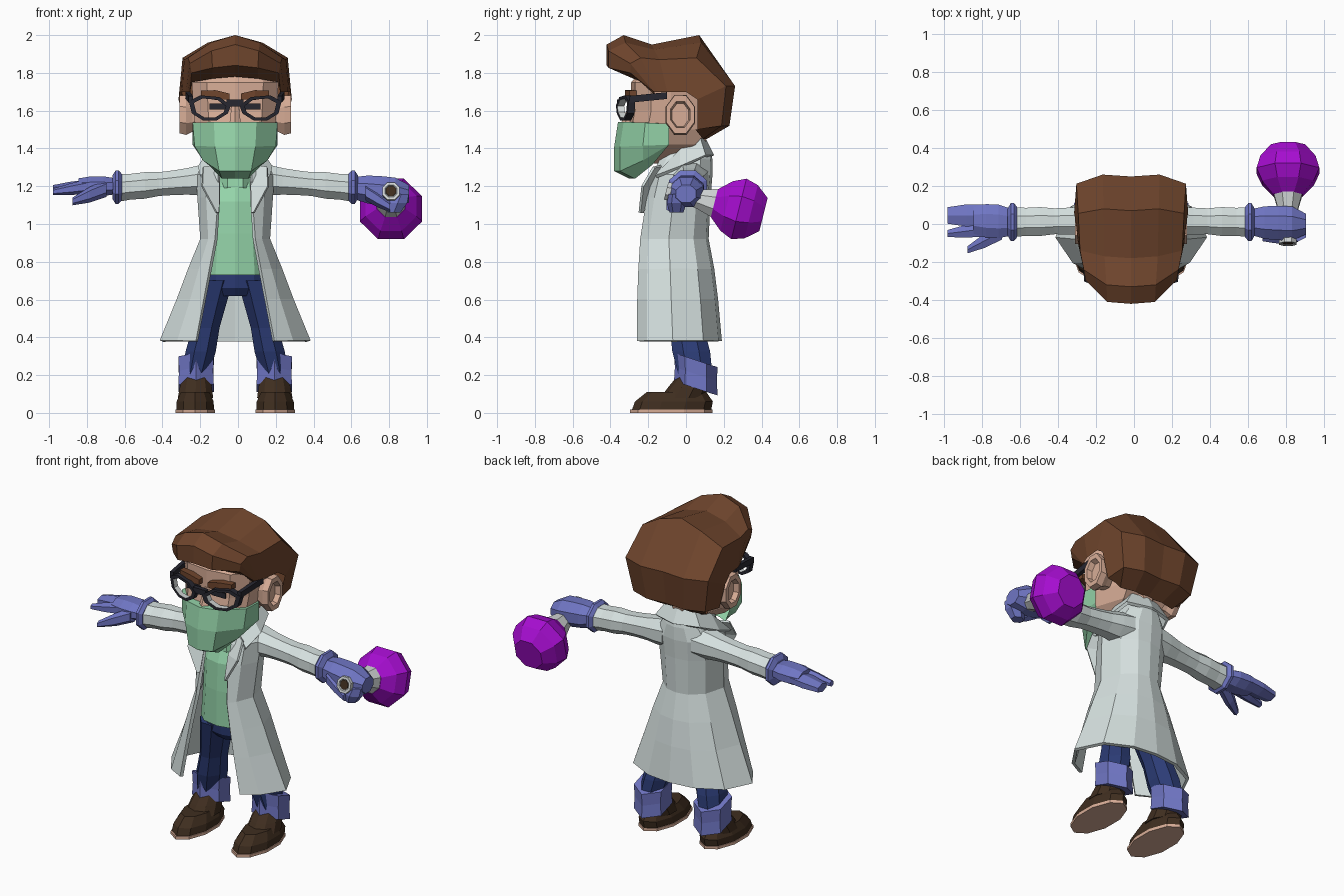
import bpy, bmesh, math
from mathutils import Vector

CENTRE = -0.015  # the body's middle line

cube = bpy.data.objects.get("Cube")
if cube:
    bpy.data.objects.remove(cube, do_unlink=True)


def material(name, red, green, blue):
    mat = bpy.data.materials.new(name)
    mat.use_nodes = True
    mat.diffuse_color = (red, green, blue, 1)
    mat.node_tree.nodes["Principled BSDF"].inputs["Base Color"].default_value = (red, green, blue, 1)
    return mat


BROWN = material("hair brown", .16, .06, .026)
SKIN = material("skin", .69, .42, .31)
GREEN = material("surgical green", .3, .66, .4)
WHITE = material("coat white", .67, .75, .74)
BLUE = material("glove blue", .16, .18, .55)
NAVY = material("denim navy", .025, .045, .18)
LEATHER = material("shoe leather", .05, .027, .014)
PURPLE = material("flask purple", .38, .004, .63)
BLACK = material("frame black", .02, .02, .03)
GLASS = material("pale glass", .64, .67, .67)


def build(name, mat, points, faces, mirror, cap=False, thick=0):
    """Make a flat shaded object, with a mirrored half if wanted."""
    bm = bmesh.new()
    for side in ((1, -1) if mirror else (1,)):
        corners = [bm.verts.new((side * x, y, z)) for x, y, z in points]
        for face in faces:
            bm.faces.new([corners[i] for i in face])
    bmesh.ops.remove_doubles(bm, verts=bm.verts, dist=.0005)
    if cap:
        border = [edge for edge in bm.edges if edge.is_boundary]
        bmesh.ops.holes_fill(bm, edges=border, sides=0)
    bmesh.ops.recalc_face_normals(bm, faces=bm.faces)
    mesh = bpy.data.meshes.new(name)
    bm.to_mesh(mesh)
    bm.free()
    mesh.materials.append(mat)
    obj = bpy.data.objects.new(name, mesh)
    bpy.context.collection.objects.link(obj)
    obj.location.x = CENTRE
    if thick:
        solid = obj.modifiers.new("thickness", "SOLIDIFY")
        solid.thickness = thick
        solid.offset = 0


def sheet(name, mat, rows, cap=False, thick=0):
    """Skin over half rows of points, mirrored to the other side."""
    n = len(rows[0])
    faces = [(r * n + i, r * n + i + 1, r * n + n + i + 1, r * n + n + i)
             for r in range(len(rows) - 1) for i in range(n - 1)]
    build(name, mat, sum(rows, []), faces, True, cap, thick)


def limb(name, mat, start, end, wide, tall, shape=(1, 1), sides=8,
         mirror=False, shear=0, hollow=False):
    """Loft evenly spaced rings from start to end; shape scales each ring."""
    start, end = Vector(start), Vector(end)
    reach = [abs(c) for c in end - start]
    along = reach.index(max(reach))
    across, up = [axis for axis in range(3) if axis != along]
    rings = [(i / (len(shape) - 1), scale) for i, scale in enumerate(shape)]
    if hollow:
        rings = [(.3, shape[0] * .6), (0, shape[0] * .7)] + rings
    points = []
    for t, scale in rings:
        for i in range(sides):
            angle = 2 * math.pi * (i + .5) / sides
            size = scale / math.cos(math.pi / sides)
            p = start.lerp(end, t)
            lift = tall * size * math.sin(angle)
            p[across] += wide * size * math.cos(angle)
            p[up] += lift
            p[along] += shear * lift
            points.append(p)
    n = sides
    faces = [(r * n + i, r * n + (i + 1) % n, r * n + n + (i + 1) % n, r * n + n + i)
             for r in range(len(rings) - 1) for i in range(n)]
    faces += [tuple(range(n)), tuple(range(len(points) - n, len(points)))]
    build(name, mat, points, faces, mirror)


def pair(*args, **options):
    limb(*args, mirror=True, **options)


def body_row(z, width, front, back):
    """Half outline of a closed torso or head, from front to back."""
    middle = (front + back) / 2
    return [(0, front, z), (width * .65, front + .02, z), (width, (front + middle) / 2, z),
            (width, middle, z), (width * .7, back, z), (0, back, z)]


def coat_row(z, width, front, back):
    """Half outline of the coat; the opening spreads below the chest."""
    gap = .085 + .19 * max(0, 1 - z)
    depth = back - front
    return [(gap, front, z), (max(width * .77, gap + .02), front + depth * .12, z),
            (width, front + depth * .42, z), (width * .8, front + depth * .78, z),
            (width * .4, back - depth * .04, z), (0, back, z)]


def hair_row(y, z, width, drop, side_y, side_z):
    """Half strand band from the parting line down to the side of the head."""
    lean = .8 if y > 0 else .5
    return [(0, y, z), (width / 2, y + .01, z - drop / 3),
            (width * .96, side_y + (y - side_y) * lean, z - drop), (width, side_y, side_z)]


def mask_row(z, front, width, side_z):
    return [(0, front, z), (width / 2, front + .03, z),
            (width, front * .6, z + (side_z - z) * .4), (.225, -.09, side_z)]


def rim_ring(scale, y):
    """Squarish lens outline, wider at the top and wrapping round the face."""
    ring = []
    for i in range(9):
        angle = math.pi * (i + .5) / 4
        across, up = math.cos(angle), math.sin(angle)
        x = .134 + .112 * scale * across * (1 + .2 * up)
        tilt = .012 * across if up > 0 else 0
        ring.append((x, y + x * .3, 1.612 + scale * (.07 * up + tilt)))
    return ring


# Head
sheet("head", SKIN, [body_row(*row) for row in (
    (1.32, .1, -.29, -.15), (1.42, .19, -.3, .05), (1.5, .21, -.31, .12),
    (1.6, .22, -.29, .13), (1.75, .23, -.29, .13), (1.85, .17, -.2, .1))], cap=True)
limb("neck", SKIN, (0, -.04, 1.2), (0, .02, 1.46), wide=.08, tall=.09)
limb("nose", SKIN, (0, -.27, 1.64), (0, -.3, 1.53), wide=.03, tall=.04, shape=(.6, 1), sides=6)
pair("ears", SKIN, (.295, -.03, 1.58), (.19, -.03, 1.57), wide=.078, tall=.105,
     shape=(.95, 1, .8, .7), hollow=True)

# Swept hair with a front quiff
sheet("hair", BROWN, [hair_row(*row) for row in (
    (-.29, 1.78, .24, .03, -.16, 1.68), (-.42, 1.84, .24, .04, -.17, 1.7),
    (-.42, 1.95, .25, .1, -.17, 1.7), (-.33, 2, .26, .12, -.15, 1.7),
    (-.18, 1.95, .28, .08, -.1, 1.7), (.07, 2, .29, .12, 0, 1.7),
    (.25, 1.73, .3, 0, .06, 1.66), (.22, 1.52, .26, 0, .06, 1.5), (.1, 1.45, .2, 0, .05, 1.5))])
for side, name in ((1, "left_eyebrow"), (-1, "right_eyebrow")):
    limb(name, BROWN, (side * .03, -.305, 1.675), (side * .18, -.28, 1.69), wide=.03, tall=.026,
         shape=(.6, 1, .6), sides=4)
pair("eyes", BLACK, (.087, -.298, 1.622), (.087, -.289, 1.622), wide=.048, tall=.017, sides=4)

# Face mask; its top edge folds back to the face
mask = [mask_row(*row) for row in (
    (1.54, -.36, .225, 1.53), (1.41, -.38, .215, 1.42), (1.28, -.38, .17, 1.42), (1.24, -.3, .14, 1.42))]
fold = [(x * .85, y * .8, z) for x, y, z in mask[0]]
sheet("face_mask", GREEN, [fold] + mask)

# Glasses
front, rear = -.378, -.342
sheet("glasses_rims", BLACK, [rim_ring(.76, rear), rim_ring(1, rear), rim_ring(1, front), rim_ring(.76, front)])
sheet("lens_edges", GLASS, [rim_ring(.76, front), rim_ring(.76, rear)])
limb("glasses_bridge", BLACK, (-.045, -.35, 1.64), (.045, -.35, 1.64), wide=.014, tall=.018, sides=4)
pair("glasses_temples", BLACK, (.235, -.3, 1.66), (.25, -.1, 1.68), wide=.012, tall=.018, sides=4)

# Shirt and lab coat
sheet("shirt", GREEN, [body_row(*row) for row in (
    (.73, .16, -.19, .1), (.95, .14, -.19, .08), (1.12, .14, -.18, .09), (1.25, .1, -.13, .09))], cap=True)
limb("shirt_neckline", GREEN, (0, -.05, 1.19), (0, -.04, 1.27), wide=.1, tall=.105)
sheet("lab_coat", WHITE, [coat_row(*row) for row in (
    (.38, .39, -.25, .18), (.6, .3, -.25, .16), (.76, .24, -.245, .14), (.92, .175, -.235, .11),
    (1.14, .19, -.2, .12), (1.26, .2, -.17, .13), (1.34, .14, -.13, .13), (1.39, .1, -.08, .12))], thick=.02)
sheet("collar", WHITE, [
    [(0, .1, 1.44), (.09, .07, 1.45), (.13, -.03, 1.39), (.105, -.12, 1.3)],
    [(0, .14, 1.36), (.15, .1, 1.36), (.19, -.03, 1.3), (.18, -.16, 1.25)]], thick=.02)
sheet("lapels", WHITE, [
    [(.1, -.12, 1.31), (.085, -.19, 1.2), (.088, -.23, 1.06)],
    [(.17, -.17, 1.3), (.175, -.23, 1.2), (.1, -.245, 1.06)]], thick=.014)
pair("sleeves", WHITE, (.1, .02, 1.24), (.63, .01, 1.19), wide=.08, tall=.074,
     shape=(1.2, 1.1, .95, .88, .85, .95, .92, 1))

# Gloves: open right hand, left hand closed around the flask
pair("glove_cuffs", BLUE, (.6, .01, 1.195), (.65, .01, 1.195), wide=.1, tall=.088, shape=(.8, 1, 1, .7))
limb("right_palm", BLUE, (-.63, .01, 1.2), (-.83, .02, 1.2), wide=.088, tall=.052, shape=(.8, 1, 1, .8))
limb("right_fingers", BLUE, (-.77, .045, 1.2), (-.965, .045, 1.18), wide=.058, tall=.03,
     shape=(1, 1, .75), sides=6)
limb("right_index", BLUE, (-.77, -.025, 1.2), (-.965, -.05, 1.17), wide=.042, tall=.034,
     shape=(1, .8, .45), sides=6)
limb("right_thumb", BLUE, (-.68, -.04, 1.19), (-.86, -.135, 1.12), wide=.042, tall=.04,
     shape=(1, .9, .45), sides=6)
limb("left_fist", BLUE, (.63, .01, 1.19), (.92, 0, 1.16), wide=.09, tall=.078, shape=(.75, .95, 1, 1, .6))
limb("left_fingers", BLUE, (.84, -.05, 1.06), (.88, -.05, 1.16), wide=.05, tall=.045,
     shape=(.7, 1, .8), sides=6)
limb("left_thumb", BLUE, (.69, -.05, 1.17), (.82, -.08, 1.09), wide=.04, tall=.04,
     shape=(1, .9, .6), sides=6)

# Round flask, tipped down towards the back
limb("flask_lip", GLASS, (.825, -.105, 1.175), (.825, -.08, 1.17), wide=.046, tall=.046,
     shear=.25, hollow=True)
limb("flask_bore", LEATHER, (.825, -.102, 1.175), (.825, -.096, 1.174), wide=.026, tall=.026, shear=.25)
limb("flask_neck", GLASS, (.825, -.08, 1.17), (.825, .155, 1.11), wide=.075, tall=.075,
     shape=(.5, .5, .7, 1), shear=.25)
limb("flask_bulb", PURPLE, (.825, .15, 1.11), (.825, .41, 1.05), wide=.165, tall=.16,
     shape=(.46, .82, 1, .88, .55), shear=.25)

# Trousers with rolled cuffs
sheet("trouser_seat", NAVY, [body_row(*row) for row in (
    (.62, .1, -.12, .09), (.66, .16, -.15, .1), (.76, .15, -.16, .1))], cap=True)
pair("trouser_legs", NAVY, (.1, -.04, .7), (.21, .05, .2), wide=.08, tall=.1, shape=(1.1, 1, .9, 1, .9))
pair("trouser_cuffs", BLUE, (.207, .052, .28), (.207, .052, .13), wide=.094, tall=.1,
     shape=(1, .96, 1), sides=6, shear=-.33)

# Shoes
pair("shoe_feet", LEATHER, (.212, -.078, .01), (.212, -.05, .11), wide=.1, tall=.2,
     shape=(1, .98, .75), sides=10)
pair("shoe_ankles", LEATHER, (.21, -.02, .08), (.207, .04, .19), wide=.085, tall=.1,
     shape=(1.1, 1, .85), sides=10)
pair("soles", SKIN, (.212, -.078, 0), (.212, -.078, .018), wide=.104, tall=.207, sides=10)
